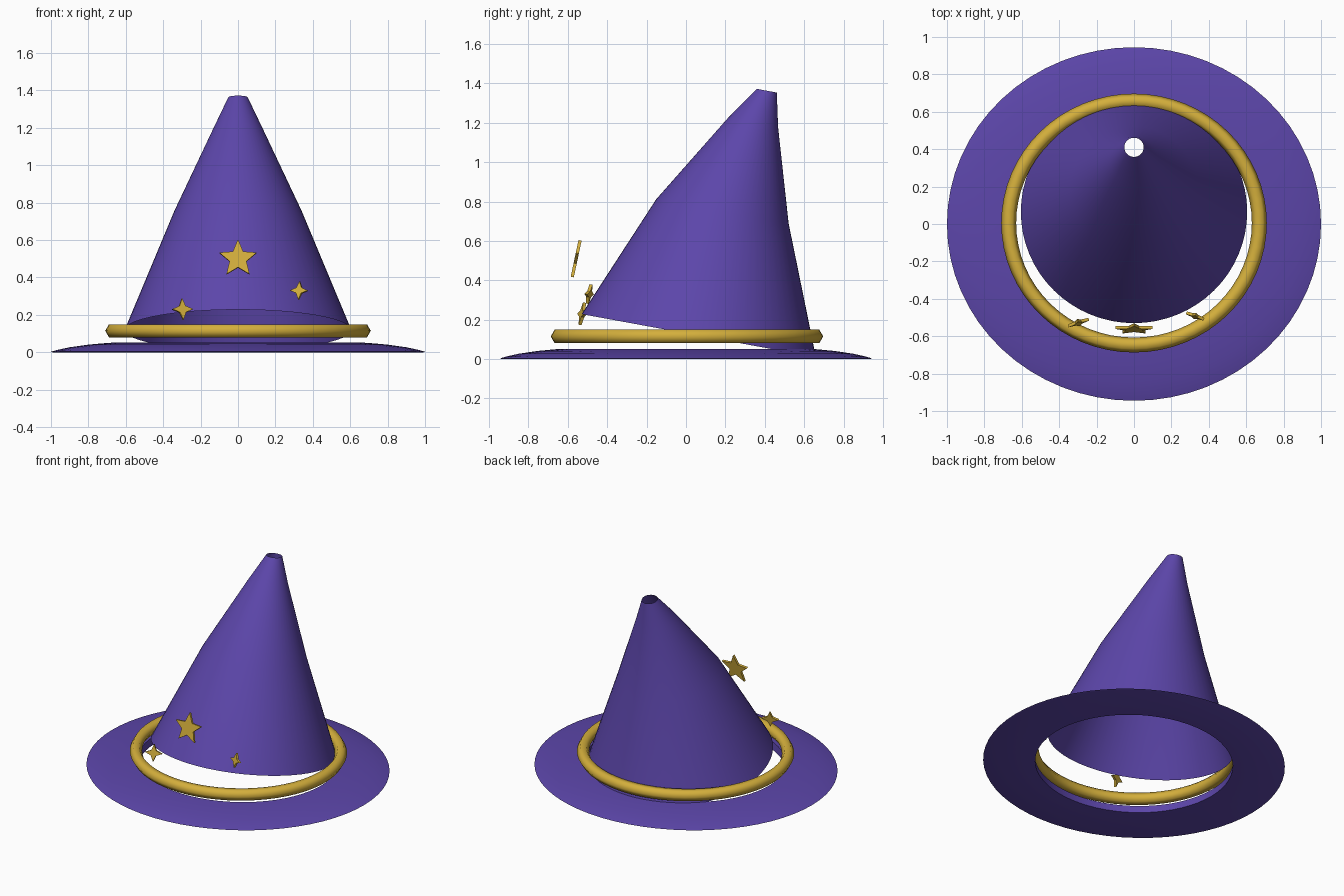
import bpy, bmesh, math
from mathutils import Matrix, Vector

if "Cube" in bpy.data.objects:
    bpy.data.objects.remove(bpy.data.objects["Cube"])


def material(name, rgb):
    m = bpy.data.materials.new(name)
    m.diffuse_color = (*rgb, 1)
    m.use_nodes = True
    m.node_tree.nodes["Principled BSDF"].inputs["Base Color"].default_value = m.diffuse_color
    return m


PURPLE = material("purple felt", (0.107, 0.061, 0.402))
GOLD = material("gold", (0.658, 0.429, 0.045))
SIDES = 64


def finish(name, bm, mat, smooth_angle=None):
    bmesh.ops.recalc_face_normals(bm, faces=bm.faces)
    mesh = bpy.data.meshes.new(name)
    bm.to_mesh(mesh)
    bm.free()
    mesh.materials.append(mat)
    obj = bpy.data.objects.new(name, mesh)
    bpy.context.collection.objects.link(obj)
    if smooth_angle:
        bpy.ops.object.select_all(action='DESELECT')
        obj.select_set(True)
        bpy.context.view_layer.objects.active = obj
        bpy.ops.object.shade_smooth_by_angle(angle=math.radians(smooth_angle))
    return obj


def loft(name, rings, mat, closed=False, smooth_angle=35):
    """Skin a list of rings given as (centre y, centre z, x radius, y radius, tilt)."""
    bm = bmesh.new()
    loops = []
    for cy, cz, rx, ry, tilt in rings:
        loop = []
        for i in range(SIDES):
            a = 2 * math.pi * i / SIDES
            v = ry * math.sin(a)
            loop.append(bm.verts.new((rx * math.cos(a), cy + v * math.cos(tilt),
                                      cz - v * math.sin(tilt))))
        loops.append(loop)
    pairs = list(zip(loops, loops[1:]))
    if closed:
        pairs.append((loops[-1], loops[0]))
    for lo, hi in pairs:
        for i in range(SIDES):
            j = (i + 1) % SIDES
            bm.faces.new((lo[i], lo[j], hi[j], hi[i]))
    return finish(name, bm, mat, smooth_angle)


# Brim: slightly oval ring, flat below and gently domed above
BRIM = [(0.655, 0.0), (0.99, 0.0), (1.0, 0.003), (0.97, 0.012), (0.9, 0.027),
        (0.8, 0.041), (0.7, 0.05), (0.66, 0.052)]
loft("brim", [(0, z, r, r * 0.945, 0) for r, z in BRIM], PURPLE, closed=True)

# Crown: open cone tipped forward-up and leaning backward, with a small hole at the tip
TILT = math.radians(10.4)
CROWN = [(0.065, 0.119, 0.605), (0.185, 0.75, 0.342), (0.34, 1.2, 0.13), (0.41, 1.363, 0.052)]
loft("crown", [(y, z, r, r, TILT) for y, z, r in CROWN], PURPLE)

# Hat band: ring with a six-sided section
band = []
for k in range(6):
    a = math.pi * k / 3
    r = 0.04 * math.cos(a)
    band.append((0.005, 0.115 + 0.04 * math.sin(a), 0.67 + r, 0.652 + r, 0))
loft("hat_band", band, GOLD, closed=True, smooth_angle=65)


# Stars: thin plates leaning back, turned about the vertical
def star(name, points, radius, inner, location, turn, depth=0.016):
    bm = bmesh.new()
    outline = []
    for k in range(points * 2):
        a = math.pi / 2 + math.pi * k / points
        r = radius if k % 2 == 0 else radius * inner
        outline.append(bm.verts.new((r * math.cos(a), -depth / 2, r * math.sin(a))))
    face = bm.faces.new(outline)
    ext = bmesh.ops.extrude_face_region(bm, geom=[face])
    moved = [e for e in ext["geom"] if isinstance(e, bmesh.types.BMVert)]
    bmesh.ops.translate(bm, verts=moved, vec=(0, depth, 0))
    rot = Matrix.Rotation(math.radians(turn), 4, 'Z') @ Matrix.Rotation(math.radians(-12), 4, 'X')
    bm.transform(Matrix.Translation(Vector(location)) @ rot)
    return finish(name, bm, GOLD)


star("large_star", 5, 0.105, 0.45, (0, -0.56, 0.5), 0)
star("left_star", 4, 0.058, 0.42, (-0.297, -0.527, 0.23), 18)
star("right_star", 4, 0.05, 0.42, (0.327, -0.492, 0.33), -20)
